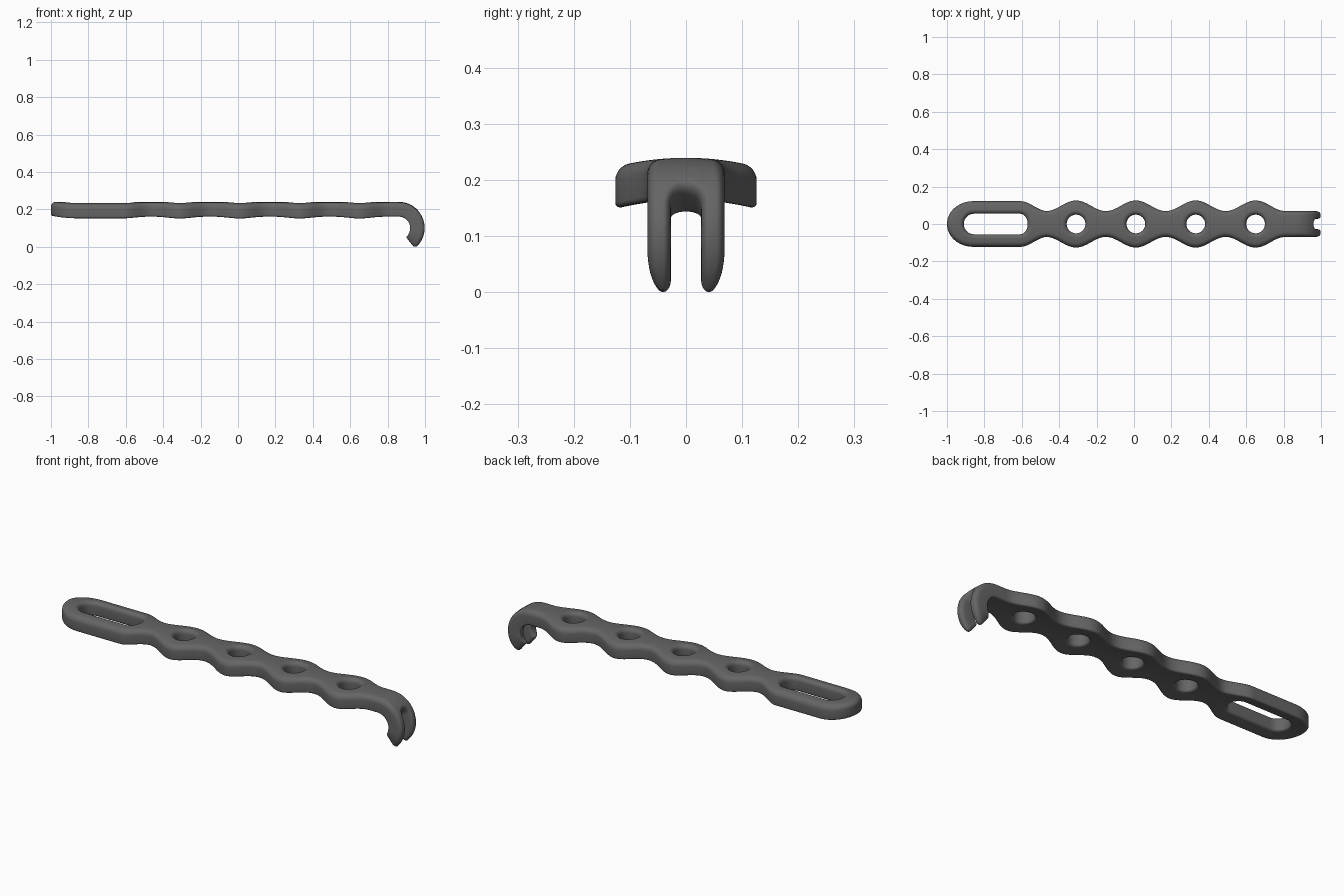
import bpy, bmesh, math
from mathutils import Vector

if "Cube" in bpy.data.objects:
    bpy.data.objects.remove(bpy.data.objects["Cube"])

PI = math.pi
HOLES = [-0.31, 0.01, 0.33, 0.65]          # round hole centres
BEND_X, BEND_R = 0.86, 0.102               # where the hook starts to curl, its radius


def smooth(a, b, x):
    t = min(max((x - a) / (b - a), 0), 1)
    return t * t * (3 - 2 * t)


def half_width(x):
    # slotted head, then scalloped body, then plain neck
    wave = 0.0975 + 0.0285 * math.cos(2 * PI * (x + 0.31) / 0.32)
    if x < -0.46:
        return 0.122 + (0.069 - 0.122) * smooth(-0.605, -0.465, x)
    return wave if x < 0.81 else 0.069


def arc(cx, cy, a, b, t0, t1, n):
    return [(cx + a * math.cos(math.radians(t0 + (t1 - t0) * i / n)),
             cy + b * math.sin(math.radians(t0 + (t1 - t0) * i / n))) for i in range(n + 1)]


def line(x0, x1, f, n):
    return [(x0 + (x1 - x0) * i / n, f(x0 + (x1 - x0) * i / n)) for i in range(1, n)]


# Flattened outline: half of it, then mirrored
half = arc(-0.86, 0, 0.14, 0.122, 180, 90, 16)             # rounded head
half += line(-0.86, 1.04, half_width, 150)                 # long edge
half += arc(1.04, 0.042, 0.075, 0.027, 90, 0, 10)          # prong tip, outside
half += arc(1.10, 0.042, 0.015, 0.015, 0, -90, 6)[1:]      # prong tip, inside
half += line(1.10, 0.977, lambda x: 0.027, 10)
half += arc(0.977, 0, 0.027, 0.027, 90, 180, 8)            # fork crotch
outline = [(x, -y) for x, y in half] + half[-2:0:-1]

# Long slot and round holes (clockwise)
slot = (arc(-0.855, 0, 0.055, 0.055, 270, 90, 20)
        + line(-0.855, -0.61, lambda x: 0.055, 14)
        + arc(-0.61, 0, 0.042, 0.055, 90, -90, 20)
        + line(-0.61, -0.855, lambda x: -0.055, 14))
loops = [outline, slot] + [arc(c, 0, 0.05, 0.05, 360, 0, 40)[:-1] for c in HOLES]

# Edge profile (inset, height): wide rounding on top, small underneath
RT, RB, H = 0.024, 0.011, 0.0375
profile = [(RB - RB * math.sin(t), -H + RB - RB * math.cos(t))
           for t in [PI / 2 * i / 4 for i in range(5)]]
profile += [(RT - RT * math.cos(t), H - RT + RT * math.sin(t))
            for t in [PI / 2 * i / 6 for i in range(7)]]

bm = bmesh.new()
top_edges, bottom_edges = [], []
for pts in loops:
    n = len(pts)
    rings = []
    normals = []
    for i in range(n):
        t = (Vector(pts[(i + 1) % n]) - Vector(pts[i - 1])).normalized()
        normals.append((-t.y, t.x))
    for inset, z in profile:
        ring = []
        for (x, y), (nx, ny) in zip(pts, normals):
            k = inset * (1 - 0.42 * smooth(0.86, 0.95, x))
            ring.append(bm.verts.new((x + nx * k, y + ny * k, z)))
        rings.append(ring)
    for a, b in zip(rings, rings[1:]):
        for i in range(n):
            j = (i + 1) % n
            bm.faces.new((a[i], a[j], b[j], b[i]))
    for ring, store in ((rings[0], bottom_edges), (rings[-1], top_edges)):
        store += [bm.edges.get((ring[i], ring[(i + 1) % n])) for i in range(n)]

# Top and bottom faces
for edges, nz in ((top_edges, 1), (bottom_edges, -1)):
    bmesh.ops.triangle_fill(bm, edges=edges, use_beauty=True, normal=(0, 0, nz))


def cut(co, no):
    geom = bm.verts[:] + bm.edges[:] + bm.faces[:]
    bmesh.ops.bisect_plane(bm, geom=geom, dist=1e-5, plane_co=co, plane_no=no)


# Slice finely enough to bend
for i in range(45):
    cut((-0.9803 + i * 0.0407, 0, 0), (1, 0, 0))
for i in range(22):
    cut((0.8507 + i * 0.0119, 0, 0), (1, 0, 0))
for i in range(-4, 5):
    cut((0, i * 0.0237, 0), (0, 1, 0))

# Arch the plate across its width and curl the hook
for v in bm.verts:
    s, y, z = v.co
    r = BEND_R + z - y * y
    if s < BEND_X:
        v.co = (s, y, BEND_R + r)
    else:
        a = (s - BEND_X) / 0.103
        v.co = (BEND_X + r * math.sin(a), y, BEND_R + r * math.cos(a))

low = min(v.co.z for v in bm.verts)
for v in bm.verts:
    v.co.z -= low
bmesh.ops.recalc_face_normals(bm, faces=bm.faces[:])
for f in bm.faces:
    f.smooth = True

mesh = bpy.data.meshes.new("hook_plate")
bm.to_mesh(mesh)
bm.free()
plate = bpy.data.objects.new("hook_plate", mesh)
bpy.context.collection.objects.link(plate)

grey = bpy.data.materials.new("dark grey metal")
grey.diffuse_color = (0.13, 0.13, 0.133, 1)
grey.use_nodes = True
grey.node_tree.nodes["Principled BSDF"].inputs["Base Color"].default_value = grey.diffuse_color
mesh.materials.append(grey)
